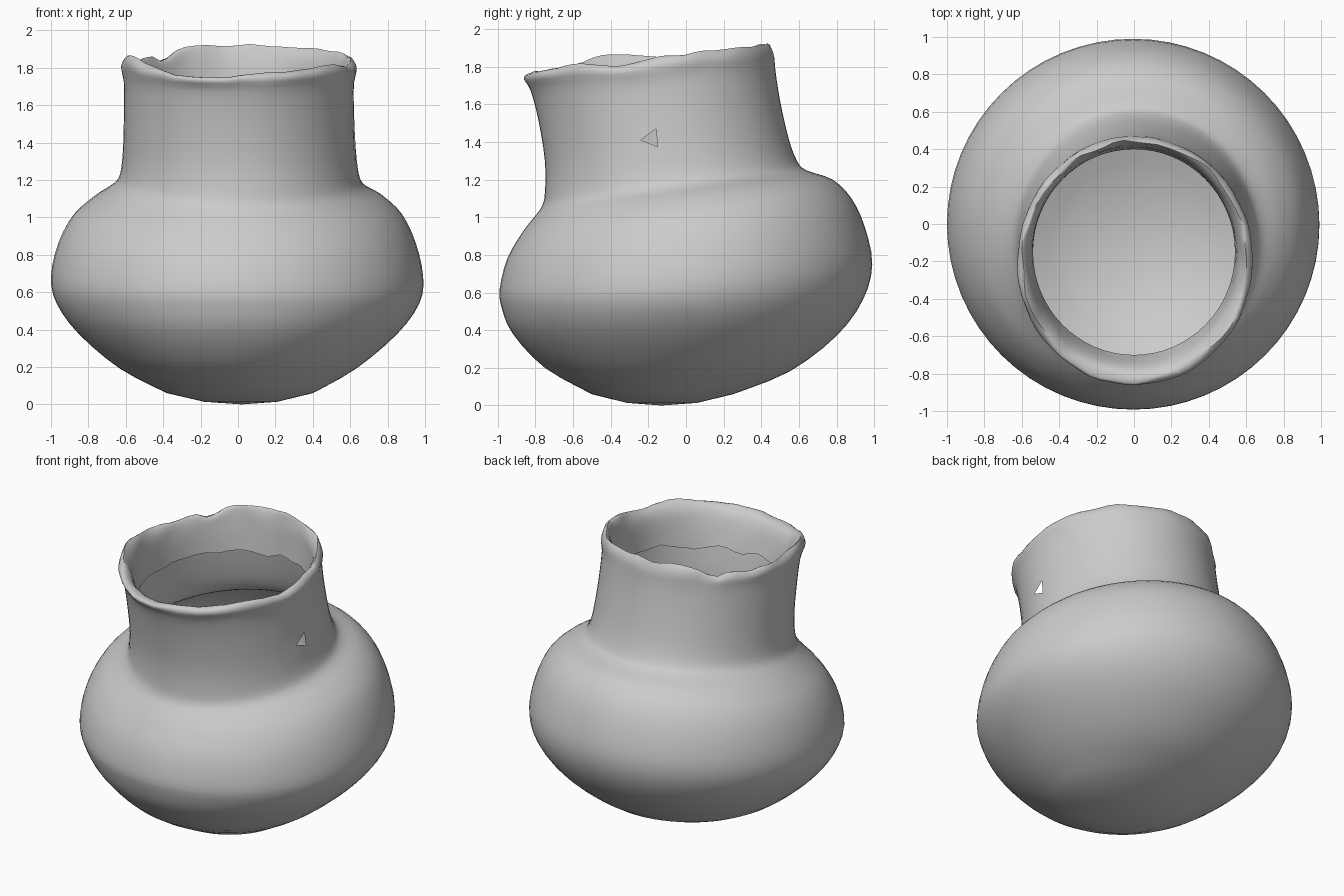
import bpy
import bmesh
import math
from mathutils import Vector, noise

SEGMENTS = 64
STEPS = 3

cube = bpy.data.objects.get("Cube")
if cube:
    bpy.data.objects.remove(cube, do_unlink=True)

# Tilted hoops from base to inner lip:
# front y, front z, back y, back z, low x, high x
HOOPS = [
    (-.5, .06, .25, .06, -.38, .4),
    (-.75, .2, .55, .18, -.63, .63),
    (-.92, .38, .8, .37, -.85, .85),
    (-.98, .52, .94, .56, -.97, .97),
    (-.99, .62, .99, .75, -1, .99),
    (-.95, .78, .95, .95, -.96, .95),
    (-.87, .92, .88, 1.1, -.88, .88),
    (-.8, 1.01, .78, 1.2, -.77, .78),
    (-.765, 1.06, .64, 1.25, -.69, .69),
    (-.75, 1.13, .59, 1.3, -.635, .65),
    (-.75, 1.3, .545, 1.42, -.615, .63),
    (-.785, 1.52, .5, 1.62, -.61, .62),
    (-.825, 1.67, .475, 1.78, -.61, .62),
    (-.86, 1.74, .465, 1.87, -.625, .635),
    (-.83, 1.77, .44, 1.92, -.6, .61),
    (-.78, 1.74, .42, 1.87, -.57, .57),
    (-.74, 1.66, .41, 1.76, -.55, .55),
    (-.7, 1.52, .4, 1.62, -.54, .54),
]
RIM_ROW = 14

# Worn rim: angle in degrees, height change, spread in degrees
CHIPS = [(133, -.07, 7), (155, -.04, 14), (200, .045, 18),
         (250, -.03, 20), (320, .02, 12), (345, -.02, 12)]


def catmull(a, b, c, d, t):
    """Smooth blend from b to c."""
    return .5 * (2 * b + (c - a) * t + (2 * a - 5 * b + 4 * c - d) * t * t
                 + (3 * b - a - 3 * c + d) * t ** 3)


def hoop_at(position):
    """Hoop measurements at a fractional row."""
    last = len(HOOPS) - 1
    i = min(int(position), last - 1)
    near = [HOOPS[max(0, min(last, i + k))] for k in (-1, 0, 1, 2)]
    return [catmull(*values, position - i) for values in zip(*near)]


def rim_wear(angle):
    """Height change of the chipped rim at an angle."""
    total = 0
    for centre, height, spread in CHIPS:
        gap = (math.degrees(angle) - centre + 180) % 360 - 180
        total += height * math.exp(-(gap / spread) ** 2)
    ripple = noise.noise(Vector((math.cos(angle), math.sin(angle), 0)) * 5)
    return total + .015 * ripple


def hoop_point(position, angle):
    front_y, front_z, back_y, back_z, low_x, high_x = hoop_at(position)
    c, s = math.cos(angle), math.sin(angle)
    wear = max(0, 1 - abs(position - RIM_ROW) / 2.2)
    x = (low_x + high_x) / 2 + c * (high_x - low_x) / 2
    y = (front_y + back_y) / 2 + s * (back_y - front_y) / 2
    z = (front_z + back_z) / 2 + s * (back_z - front_z) / 2
    lump = noise.noise(Vector((c * 4, s * 4, position * .7))) * .02 * wear
    z += rim_wear(angle) * wear
    # Ragged lower edge of the lip
    if position > len(HOOPS) - 1.1:
        z += .04 * noise.noise(Vector((c, s, 2)) * 4)
    return Vector((x + c * lump, y + s * lump, z))


# Pot shell: base, belly, neck and folded lip
bm = bmesh.new()
count = (len(HOOPS) - 1) * STEPS + 1
rings = []
for row in range(count):
    rings.append([bm.verts.new(hoop_point(row / STEPS, math.tau * k / SEGMENTS))
                  for k in range(SEGMENTS)])
for lower, upper in zip(rings, rings[1:]):
    for k in range(SEGMENTS):
        n = (k + 1) % SEGMENTS
        bm.faces.new((lower[k], lower[n], upper[n], upper[k]))

# Rounded underside
middle = [bm.verts.new(v.co.lerp(Vector((.02, -.13, .0)), .5)) for v in rings[0]]
for v in middle:
    v.co.z = .014
pole = bm.verts.new((.02, -.13, 0))
for k in range(SEGMENTS):
    n = (k + 1) % SEGMENTS
    bm.faces.new((middle[k], middle[n], rings[0][n], rings[0][k]))
    bm.faces.new((pole, middle[n], middle[k]))

# Small three-sided hole in the side of the neck
target = Vector((.62, -.19, 1.42))
quad = min(bm.faces, key=lambda f: (f.calc_center_median() - target).length)
corners = sorted(quad.verts, key=lambda v: v.co.y)
left = sorted(corners[:2], key=lambda v: v.co.z)
right = sorted(corners[2:], key=lambda v: v.co.z)
bm.faces.remove(quad)
for vert, (y, z) in zip((left[0], right[0], right[1]),
                        ((-.24, 1.41), (-.15, 1.375), (-.16, 1.47))):
    vert.co.y, vert.co.z = y, z
left[1].co.z = 1.47
bm.faces.new((left[0], right[1], left[1]))

bmesh.ops.recalc_face_normals(bm, faces=bm.faces)
mesh = bpy.data.meshes.new("pot")
bm.to_mesh(mesh)
bm.free()
pot = bpy.data.objects.new("pot", mesh)
bpy.context.collection.objects.link(pot)

# Plain grey clay
clay = bpy.data.materials.new("grey clay")
clay.use_nodes = True
colour = (.6, .6, .6, 1)
clay.diffuse_color = colour
clay.node_tree.nodes["Principled BSDF"].inputs["Base Color"].default_value = colour
mesh.materials.append(clay)

bpy.context.view_layer.objects.active = pot
pot.select_set(True)
bpy.ops.object.shade_smooth_by_angle(angle=math.radians(50))
